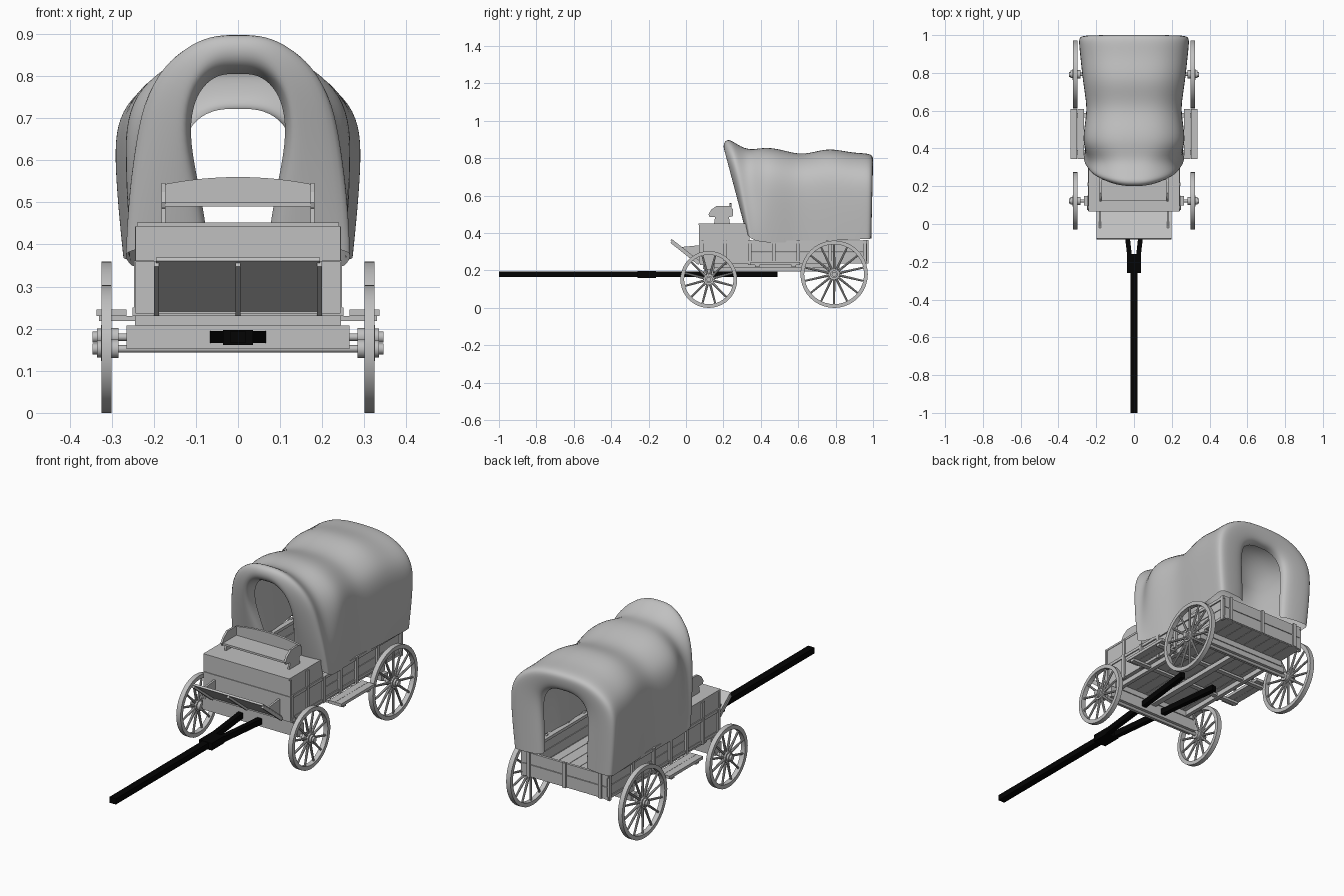
import bpy, bmesh, math
from mathutils import Vector, Matrix

default = bpy.data.objects.get("Cube")
if default:
    bpy.data.objects.remove(default, do_unlink=True)


def make_material(name, value):
    mat = bpy.data.materials.new(name)
    colour = (value, value, value, 1)
    mat.diffuse_color = colour
    mat.use_nodes = True
    node = next(n for n in mat.node_tree.nodes if n.type == 'BSDF_PRINCIPLED')
    node.inputs["Base Color"].default_value = colour
    return mat


GREY = make_material("pale grey", 0.53)
BLACK = make_material("black", 0.001)


def finish(name, bm, mat=GREY, smooth=False):
    bmesh.ops.recalc_face_normals(bm, faces=bm.faces)
    mesh = bpy.data.meshes.new(name)
    bm.to_mesh(mesh)
    bm.free()
    mesh.materials.append(mat)
    obj = bpy.data.objects.new(name, mesh)
    bpy.context.scene.collection.objects.link(obj)
    if smooth:
        bpy.ops.object.select_all(action='DESELECT')
        bpy.context.view_layer.objects.active = obj
        obj.select_set(True)
        bpy.ops.object.shade_smooth_by_angle(angle=math.radians(40))
    return obj


def add_box(bm, x, y, z):
    """Box between the pairs of limits x, y and z."""
    limits = (x, y, z)
    centre = Vector([(a + b) / 2 for a, b in limits])
    size = Vector([b - a for a, b in limits])
    bmesh.ops.create_cube(bm, size=1, matrix=Matrix.Translation(centre) @ Matrix.Diagonal(size.to_4d()))


def boxes(name, *parts, mirror=False, mat=GREY):
    bm = bmesh.new()
    for x, y, z in parts:
        add_box(bm, x, y, z)
        if mirror:
            add_box(bm, (-x[1], -x[0]), y, z)
    return finish(name, bm, mat)


def add_beam(bm, start, end, width, height):
    """Square-cut beam between two points."""
    start, end = Vector(start), Vector(end)
    along = end - start
    turn = along.to_track_quat('Y', 'Z').to_matrix().to_4x4()
    size = Matrix.Diagonal((width, along.length, height, 1))
    bmesh.ops.create_cube(bm, size=1, matrix=Matrix.Translation((start + end) / 2) @ turn @ size)


def add_rod(bm, start, end, r1, r2, sides):
    start, end = Vector(start), Vector(end)
    along = end - start
    turn = along.to_track_quat('Z', 'Y').to_matrix().to_4x4()
    bmesh.ops.create_cone(bm, cap_ends=True, segments=sides, radius1=r1, radius2=r2,
                          depth=along.length, matrix=Matrix.Translation((start + end) / 2) @ turn)


def add_panel(bm, outline, place, a, b):
    """Outline extruded from a to b; place maps (u, v, depth) to a point."""
    face = bm.faces.new([bm.verts.new(place(u, v, a)) for u, v in outline])
    made = bmesh.ops.extrude_face_region(bm, geom=[face])['geom']
    shift = Vector(place(0, 0, b)) - Vector(place(0, 0, a))
    bmesh.ops.translate(bm, verts=[g for g in made if isinstance(g, bmesh.types.BMVert)], vec=shift)


def side_on(u, v, d):
    return (d, u, v)


def front_on(u, v, d):
    return (u, d, v)


# Spoked wheels with hubs
def wheel(name, side, y, radius, spokes):
    bm = bmesh.new()
    x, inner, half, steps = side * 0.312, radius - 0.02, 0.012, 40
    loops = []
    for i in range(steps):
        t = math.tau * i / steps
        loops.append([bm.verts.new((x + dx, y + r * math.cos(t), radius + r * math.sin(t)))
                      for dx, r in ((-half, inner), (half, inner), (half, radius), (-half, radius))])
    for i in range(steps):
        a, b = loops[i], loops[(i + 1) % steps]
        for k in range(4):
            n = (k + 1) % 4
            bm.faces.new((a[k], a[n], b[n], b[k]))
    for i in range(spokes):
        t = math.tau * (i + 0.5) / spokes
        out = Vector((0, math.cos(t), math.sin(t)))
        hub = Vector((x, y, radius))
        add_rod(bm, hub + out * 0.015, hub + out * (inner + 0.004), 0.007, 0.005, 8)
    for near, far, r in ((0.284, 0.3, 0.022), (0.3, 0.325, 0.029), (0.325, 0.335, 0.02), (0.335, 0.345, 0.013)):
        add_rod(bm, (side * near, y, radius), (side * far, y, radius), r, r, 16)
    finish(name, bm, smooth=True)


AXLES = (("front", 0.122, 0.152, 12), ("rear", 0.792, 0.18, 14))
for end, y, radius, spokes in AXLES:
    for label, side in (("left", 1), ("right", -1)):
        wheel(f"{end}_{label}_wheel", side, y, radius, spokes)
    bm = bmesh.new()
    add_rod(bm, (-0.29, y, radius), (0.29, y, radius), 0.009, 0.009, 12)
    finish(f"{end}_axle", bm, smooth=True)
    boxes(f"{end}_bolster",
          ((-0.265, 0.265), (y - 0.025, y + 0.025), (radius, 0.208)),
          ((-0.245, 0.245), (y - 0.03, y + 0.03), (0.208, 0.236)))

# Undercarriage
boxes("reach_beam", ((-0.015, 0.015), (0.12, 0.79), (0.195, 0.218)))
boxes("bed_runners", ((0.2, 0.22), (0.12, 0.79), (0.212, 0.236)), mirror=True)
bars = [((-0.33, 0.33), (y - 0.012, y + 0.012), (0.218, 0.23)) for y in (0.38, 0.575)]
boxes("step_bars", *bars)
boxes("side_steps", ((0.265, 0.3), (0.345, 0.61), (0.23, 0.245)),
      ((0.301, 0.336), (0.345, 0.61), (0.23, 0.245)), mirror=True)

# Wagon bed: floor planks, walls, rails and battens
pitch = 0.47 / 8
planks = [((-0.235 + i * pitch, -0.237 + (i + 1) * pitch), (0.075, 0.965), (0.236, 0.248)) for i in range(8)]
boxes("bed_floor", *planks)
boxes("bed_side_walls", ((0.222, 0.236), (0.075, 0.968), (0.236, 0.297)),
      ((0.222, 0.236), (0.075, 0.968), (0.3, 0.355)), mirror=True)
boxes("bed_side_rails", ((0.218, 0.243), (0.075, 0.968), (0.345, 0.36)),
      ((0.22, 0.241), (0.075, 0.968), (0.236, 0.25)), mirror=True)
posts = [((0.234, 0.247), (y - 0.009, y + 0.009), (0.23, 0.362)) for y in (0.085, 0.21, 0.34, 0.47, 0.6, 0.77, 0.955)]
boxes("bed_side_posts", *posts, mirror=True)
boxes("tailgate", ((-0.23, 0.23), (0.955, 0.968), (0.24, 0.298)),
      ((-0.23, 0.23), (0.955, 0.968), (0.301, 0.358)))
boxes("tailgate_posts", *[((x - 0.009, x + 0.009), (0.964, 0.975), (0.236, 0.362)) for x in (-0.2, 0, 0.2)])

# Driver's box with planked front and lid
boxes("driver_box", ((-0.238, 0.238), (0.078, 0.34), (0.25, 0.443)))
boxes("driver_box_lid", ((-0.24, 0.24), (0.066, 0.345), (0.442, 0.452)))
boxes("driver_box_front", ((-0.243, 0.243), (0.07, 0.082), (0.236, 0.359)),
      ((-0.243, 0.243), (0.07, 0.082), (0.361, 0.442)))
boxes("driver_box_battens", ((0.235, 0.245), (0.2, 0.22), (0.36, 0.442)), mirror=True)
boxes("front_sill", ((-0.25, 0.25), (0.075, 0.1), (0.23, 0.25)))

# Slanted footboard with three braces
bm = bmesh.new()
add_beam(bm, (0, 0.072, 0.245), (0, -0.08, 0.365), 0.39, 0.01)
for x in (-0.193, 0, 0.193):
    add_beam(bm, (x, 0.07, 0.236), (x, -0.078, 0.354), 0.012, 0.016)
finish("footboard", bm)
bm = bmesh.new()
for x in (-0.185, 0.175):
    add_panel(bm, ((0.075, 0.25), (0.075, 0.335), (-0.03, 0.325)), side_on, x, x + 0.01)
finish("footboard_brackets", bm)

# Bench seat with scrolled ends and a bowed backrest
seat_end = ((0.15, 0.45), (0.235, 0.45), (0.23, 0.485), (0.25, 0.49), (0.25, 0.53), (0.225, 0.546),
            (0.165, 0.546), (0.135, 0.525), (0.12, 0.5), (0.125, 0.487), (0.155, 0.485))
bm = bmesh.new()
for x in (-0.182, 0.172):
    add_panel(bm, seat_end, side_on, x, x + 0.01)
finish("seat_ends", bm)
boxes("seat", ((-0.174, 0.174), (0.125, 0.245), (0.49, 0.5)))
bm = bmesh.new()
bow = [(0.18 * c / 8, 0.56 - 0.018 * (c / 8) ** 2) for c in range(8, -9, -1)]
add_panel(bm, [(-0.18, 0.495), (0.18, 0.495)] + bow, front_on, 0.232, 0.244)
finish("seat_backrest", bm)

# Draught pole, its clamp and splayed arms
boxes("draught_pole", ((-0.018, 0.018), (-1, -0.18), (0.166, 0.195)), mat=BLACK)
boxes("pole_clamp", ((-0.036, 0.036), (-0.26, -0.16), (0.161, 0.197)), mat=BLACK)
bm = bmesh.new()
for side in (1, -1):
    add_beam(bm, (side * 0.02, -0.2, 0.18), (side * 0.098, 0.487, 0.18), 0.025, 0.029)
finish("pole_arms", bm, BLACK)

# Canvas cover: half cross-sections as (width share, height share)
CANVAS = ((0.93, 0), (0.97, 0.25), (1, 0.52), (0.985, 0.69), (0.88, 0.83), (0.61, 0.95), (0.31, 0.995), (0, 1))
HOOD = ((1, 0), (0.98, 0.25), (0.92, 0.5), (0.85, 0.7), (0.69, 0.86), (0.43, 0.965), (0.2, 1), (0, 1))
MOUTH = ((0.66, 0), (0.8, 0.25), (0.98, 0.5), (1.02, 0.7), (0.88, 0.87), (0.58, 0.97), (0.3, 1), (0, 1))
ARCH = ((0.92, 0), (0.94, 0.25), (0.98, 0.5), (1, 0.72), (0.9, 0.88), (0.6, 0.97), (0.3, 1), (0, 1))
# Each hoop: y, half width, top, bottom, backward slope of the foot, section
hoops = (
    (0.27, 0.112, 0.805, 0.43, 0.08, MOUTH), (0.208, 0.12, 0.822, 0.42, 0.11, MOUTH),
    (0.195, 0.17, 0.875, 0.4, 0.125, HOOD), (0.224, 0.268, 0.91, 0.385, 0.11, HOOD),
    (0.28, 0.266, 0.868, 0.37, 0.07, HOOD), (0.34, 0.262, 0.842, 0.36, 0.03, HOOD),
    (0.42, 0.272, 0.86, 0.35, 0, CANVAS), (0.5, 0.267, 0.85, 0.348, 0, CANVAS),
    (0.6, 0.25, 0.82, 0.35, 0, CANVAS), (0.68, 0.26, 0.832, 0.355, 0, CANVAS),
    (0.77, 0.274, 0.856, 0.36, 0, CANVAS), (0.88, 0.285, 0.83, 0.365, 0, CANVAS),
    (0.96, 0.294, 0.828, 0.368, 0, CANVAS), (1, 0.292, 0.818, 0.37, -0.01, CANVAS),
    (1.002, 0.235, 0.785, 0.37, -0.01, CANVAS), (0.99, 0.132, 0.727, 0.37, -0.01, ARCH),
    (0.95, 0.13, 0.722, 0.37, 0, ARCH))
bm = bmesh.new()
rows = []
for y, width, top, bottom, slope, section in hoops:
    full = [(-u, v) for u, v in section] + [(u, v) for u, v in reversed(section[:-1])]
    rows.append([bm.verts.new((width * u, y + slope * (1 - v), bottom + (top - bottom) * v)) for u, v in full])
for a, b in zip(rows, rows[1:]):
    for k in range(len(a) - 1):
        bm.faces.new((a[k], a[k + 1], b[k + 1], b[k]))
for face in bm.faces:
    face.smooth = True
cover = finish("canvas_cover", bm)
folds = cover.modifiers.new("soft_folds", 'SUBSURF')
folds.levels = folds.render_levels = 2
